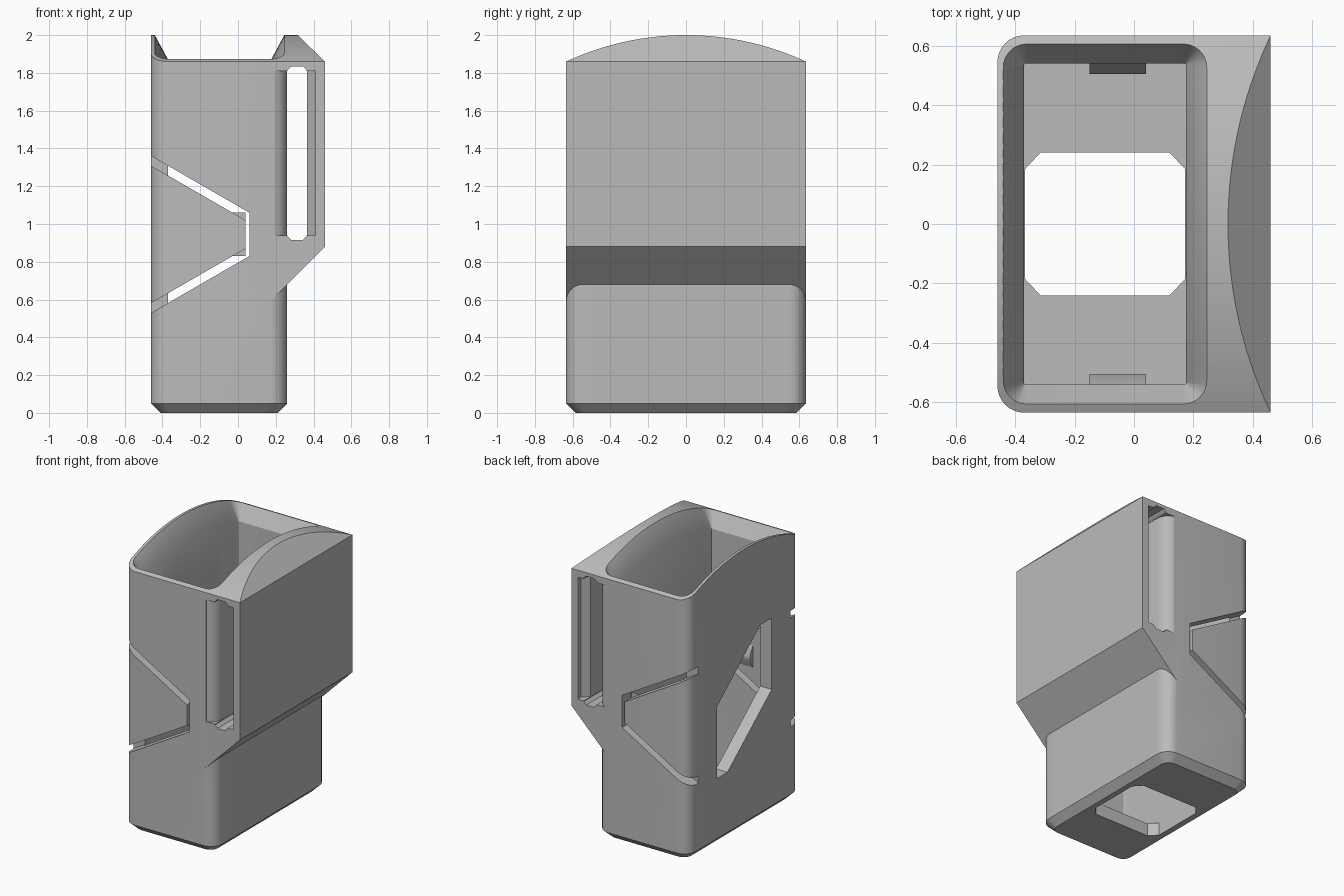
import bpy, bmesh
from math import sin, cos, pi, sqrt, radians

if "Cube" in bpy.data.objects:
    bpy.data.objects.remove(bpy.data.objects["Cube"], do_unlink=True)

grey = bpy.data.materials.new("light_grey")
grey.use_nodes = True
colour = (0.5, 0.5, 0.5, 1)
grey.diffuse_color = colour
grey.node_tree.nodes["Principled BSDF"].inputs["Base Color"].default_value = colour

HALF = 0.635      # half depth of the holder
R_DOME = 1.51     # radius of the arched top


def dome(y):
    return 2 - R_DOME + sqrt(R_DOME ** 2 - y * y)


def loft(name, rings):
    """Solid through a list of matching rings, capped at both ends."""
    bm = bmesh.new()
    loops = [[bm.verts.new(p) for p in ring] for ring in rings]
    n = len(loops[0])
    for a, b in zip(loops, loops[1:]):
        for i in range(n):
            j = (i + 1) % n
            bm.faces.new((a[i], a[j], b[j], b[i]))
    bm.faces.new(loops[0])
    bm.faces.new(loops[-1])
    bmesh.ops.recalc_face_normals(bm, faces=bm.faces)
    mesh = bpy.data.meshes.new(name)
    bm.to_mesh(mesh)
    bm.free()
    mesh.materials.append(grey)
    obj = bpy.data.objects.new(name, mesh)
    bpy.context.scene.collection.objects.link(obj)
    return obj


def prism(name, profile, axis, lo, hi):
    """Extrude a 2D profile along an axis."""
    place = {"x": lambda a, b, t: (t, a, b),
             "y": lambda a, b, t: (a, t, b),
             "z": lambda a, b, t: (a, b, t)}[axis]
    return loft(name, [[place(a, b, t) for a, b in profile] for t in (lo, hi)])


def rounded_rect(x0, x1, h, r, steps=8, side=20):
    """Rounded rectangle, finely divided along its two y sides."""
    pts = []
    corners = [(x1 - r, h - r), (x0 + r, h - r), (x0 + r, r - h), (x1 - r, r - h)]
    for k, (cx, cy) in enumerate(corners):
        for i in range(steps + 1):
            t = (k + i / steps) * pi / 2
            pts.append((cx + r * cos(t), cy + r * sin(t)))
        if k % 2:
            x, y = pts[-1]
            pts += [(x, y * (1 - 2 * i / side)) for i in range(1, side)]
    return pts


def combine(target, tool, operation="DIFFERENCE"):
    mod = target.modifiers.new(tool.name, "BOOLEAN")
    mod.operation = operation
    mod.solver = "EXACT"
    mod.object = tool
    tool.hide_render = True
    bpy.context.view_layer.update()
    graph = bpy.context.evaluated_depsgraph_get()
    mesh = bpy.data.meshes.new_from_object(target.evaluated_get(graph))
    target.modifiers.clear()
    target.data = mesh
    bpy.data.objects.remove(tool, do_unlink=True)


# Main sleeve with chamfered foot
foot = rounded_rect(-0.41, 0.21, HALF - 0.05, 0.06)
wall = rounded_rect(-0.46, 0.26, HALF, 0.09)
body = loft("holder_body", [[(x, y, z) for x, y in ring]
                            for ring, z in ((foot, 0), (wall, 0.05), (wall, 2.2))])

# Belt loop block on the side
block = [(0.1, 0.52), (0.46, 0.88), (0.46, 1.86), (0.26, 2.055), (0.1, 2.1)]
combine(body, prism("loop_block", block, "y", -HALF, HALF), "UNION")

# Arched top
ys = [-0.8 + 1.6 * i / 48 for i in range(49)]
arch = [(y, dome(y)) for y in ys] + [(0.8, 2.5), (-0.8, 2.5)]
combine(body, prism("arch_cutter", arch, "x", -1, 1))

# Cavity with a flared mouth following the arch
inner = rounded_rect(-0.37, 0.175, 0.54, 0.006)
outer = rounded_rect(-0.451, 0.256, 0.616, 0.09)
combine(body, loft("cavity_cutter", [
    [(x, y, 0.09) for x, y in inner],
    [(x, y, dome(y) - 0.13) for x, y in inner],
    [(x, y, dome(y) + 0.02) for x, y in outer],
    [(x, y, 2.4) for x, y in outer]]))

# Floor opening with clipped corners
opening = [(-0.367, -0.185), (-0.315, -0.24), (0.12, -0.24), (0.172, -0.185)]
opening += [(x, -y) for x, y in reversed(opening)]
combine(body, prism("floor_cutter", opening, "z", -0.1, 0.2))

# Belt slot, wider at both ends with a rounded inner pillar
arc = [radians(15 + 75 * i / 8) for i in range(9)]
half_slot = [(0.193, 0.75)] + [(0.17 + 0.09 * sin(t), 0.545 + 0.09 * cos(t)) for t in arc]
other = [(0.365, 0.555), (0.41, 0.6), (0.41, 0.75)]
slot = half_slot + [(x, -y) for x, y in reversed(half_slot)]
slot += [(x, -y) for x, y in reversed(other)] + other
slot = half_slot + slot[len(half_slot):]
combine(body, prism("slot_cutter", slot, "z", 0.94, 1.81))
ends = [(0.262, 0.935), (0.282, 0.915), (0.343, 0.915), (0.363, 0.935),
        (0.363, 1.815), (0.343, 1.835), (0.282, 1.835), (0.262, 1.815)]
combine(body, prism("slot_end_cutter", ends, "y", -1, 1))

# Slits that free a spring tab on the front and back
slit = [(-0.6, 1.441), (0.06, 1.06), (0.06, 0.83), (-0.6, 0.449),
        (-0.6, 0.501), (0.04, 0.87), (0.04, 1.02), (-0.6, 1.389)]
for s in (-1, 1):
    combine(body, prism("slit_cutter", slit, "y", s * 0.52, s * 0.8))

# Slanted window in the side wall
window = [(-0.31, 1.39), (-0.18, 1.39), (0.31, 0.99),
          (0.31, 0.48), (0.19, 0.48), (-0.31, 0.88)]
combine(body, prism("window_cutter", window, "x", -0.6, -0.3))

# Catches on the inside of the spring tabs
parts = [body]
for s, label in ((-1, "front"), (1, "back")):
    ridge = [(s * 0.56, 0.83), (s * 0.505, 0.93), (s * 0.505, 0.96), (s * 0.56, 1.06)]
    parts.append(prism(label + "_catch", ridge, "x", -0.15, 0.04))

for obj in bpy.context.selected_objects:
    obj.select_set(False)
for obj in parts:
    obj.select_set(True)
bpy.context.view_layer.objects.active = body
bpy.ops.object.shade_smooth_by_angle(angle=radians(30))
